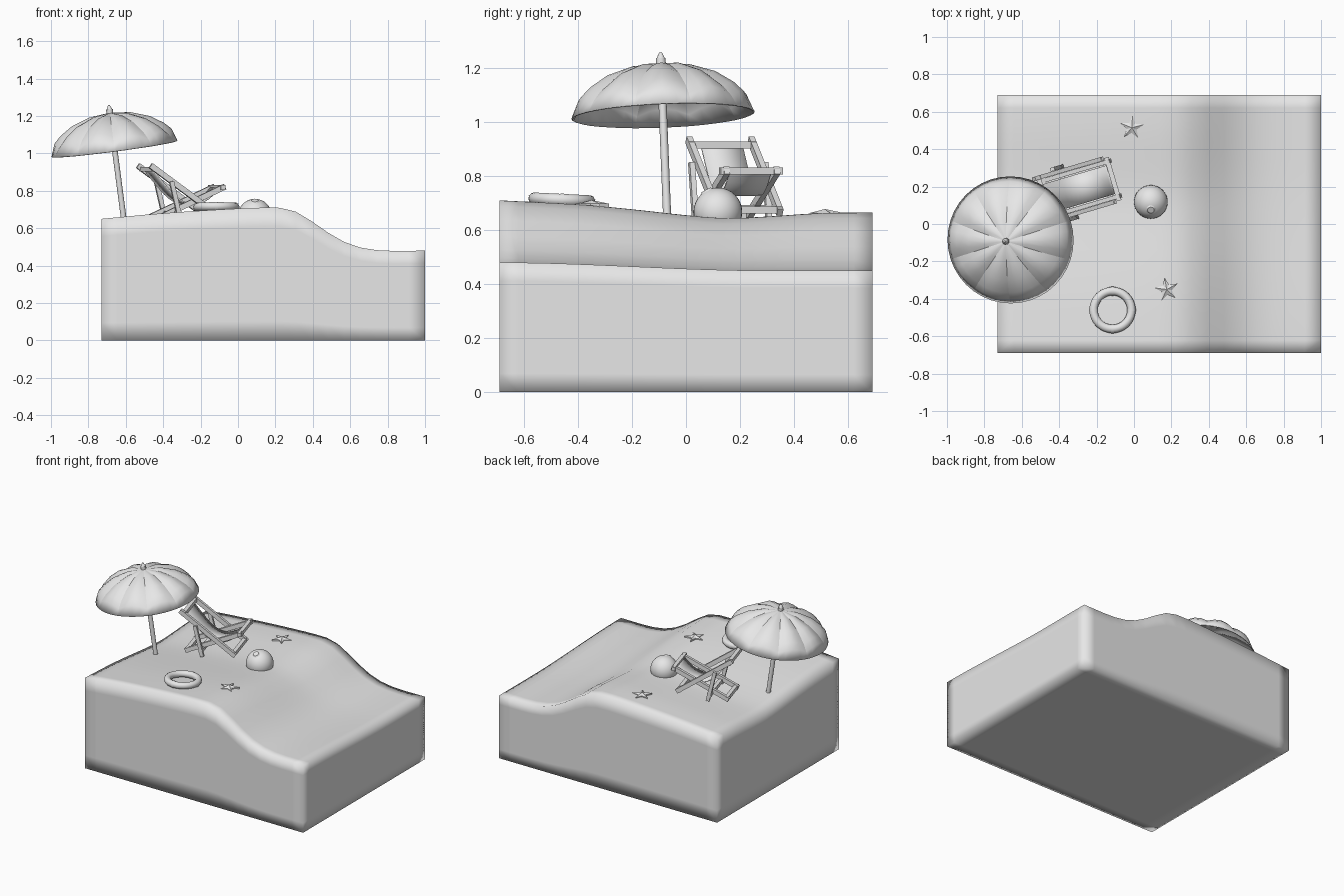
import bpy, bmesh, math
from mathutils import Vector, Matrix

if "Cube" in bpy.data.objects:
    bpy.data.objects.remove(bpy.data.objects["Cube"])

grey = bpy.data.materials.new("light_grey")
grey.use_nodes = True
grey.diffuse_color = (0.8, 0.8, 0.8, 1)
grey.node_tree.nodes["Principled BSDF"].inputs["Base Color"].default_value = (0.8, 0.8, 0.8, 1)


def finish(name, bm, smooth=True):
    bmesh.ops.recalc_face_normals(bm, faces=bm.faces)
    for f in bm.faces:
        f.smooth = smooth
    mesh = bpy.data.meshes.new(name)
    bm.to_mesh(mesh)
    bm.free()
    mesh.materials.append(grey)
    ob = bpy.data.objects.new(name, mesh)
    bpy.context.collection.objects.link(ob)
    return ob


def curve_at(keys, x):
    """Smooth curve through (x, value) keys."""
    x = min(max(x, keys[0][0]), keys[-1][0])
    n = len(keys)
    slope = [(keys[min(i + 1, n - 1)][1] - keys[max(i - 1, 0)][1]) /
             (keys[min(i + 1, n - 1)][0] - keys[max(i - 1, 0)][0]) for i in range(n)]
    for i in range(n - 1):
        (a, p), (b, q) = keys[i], keys[i + 1]
        if x <= b:
            t, h = (x - a) / (b - a), b - a
            return (p * (1 + 2 * t) * (1 - t) ** 2 + h * slope[i] * t * (1 - t) ** 2
                    + q * t * t * (3 - 2 * t) + h * slope[i + 1] * t * t * (t - 1))


def skin(rings, closed):
    """Quads between rows of points."""
    bm = bmesh.new()
    rows = [[bm.verts.new(p) for p in r] for r in rings]
    n = len(rows[0])
    for a, b in zip(rows, rows[1:]):
        for i in range(n if closed else n - 1):
            j = (i + 1) % n
            bm.faces.new((a[i], a[j], b[j], b[i]))
    return bm, rows


# Ground block: dune sloping down to a flat shore
DUNE = [(-.73, .65), (-.4, .68), (0, .705), (.2, .71), (.28, .7), (.36, .66),
        (.46, .59), (.56, .53), (.66, .495), (.78, .48), (1, .48)]
SAG = [(-.69, 0), (-.4, -.015), (-.2, -.033), (0, -.055), (.15, -.066),
       (.3, -.06), (.5, -.047), (.69, -.045)]


def ground(x, y):
    z = curve_at(DUNE, x)
    high = min(max((z - .48) / .2, 0), 1)
    t = min(y + .69, 1)
    return z + high * curve_at(SAG, y) - (1 - high) * .03 * t * t * (3 - 2 * t)


bm = bmesh.new()
bmesh.ops.create_cube(bm, size=1)
bmesh.ops.subdivide_edges(bm, edges=bm.edges[:], cuts=19, use_grid_fill=True)
for v in bm.verts:
    x, y = .135 + v.co.x * 1.73, v.co.y * 1.38
    level = .5 + math.asin(max(-1, min(1, 2 * v.co.z))) / math.pi
    v.co = (x, y, level * ground(x, y))
finish("ground_block", bm)

# Parasol, built upright around the rim centre and then tilted
axis = Vector((-.13, -.04, .99)).normalized()
tilt = Matrix.Translation((-.66, -.085, 1.025)) @ Vector((0, 0, 1)).rotation_difference(axis).to_matrix().to_4x4()
PANELS, SUB = 10, 4
rings = []
for r, h in [(.34, 0), (.315, .04), (.28, .078), (.21, .13), (.11, .173), (.012, .192)]:
    ring = []
    for i in range(PANELS * SUB):
        a = 2 * math.pi * (i + 2) / (PANELS * SUB)
        puff = math.sin(math.pi * (i % SUB) / SUB)
        ring.append((r * math.cos(a), r * math.sin(a), h + .09 * r * puff * (h > 0)))
    rings.append(ring)
bm, rows = skin(rings, True)
bm.faces.new(rows[-1])
for a, b in zip(rows, rows[1:]):
    for i in range(0, PANELS * SUB, SUB):
        bm.edges.get((a[i], b[i])).smooth = False
bm.transform(tilt)
canopy = finish("parasol_canopy", bm)
shell = canopy.modifiers.new("cloth", 'SOLIDIFY')
shell.thickness = .006


def rod(name, low, high, r1, r2, sides=12):
    bm = bmesh.new()
    bmesh.ops.create_cone(bm, cap_ends=True, segments=sides, radius1=r1, radius2=r2, depth=high - low)
    bm.transform(tilt @ Matrix.Translation((0, 0, (low + high) / 2)))
    for e in bm.edges:
        e.smooth = not any(len(f.verts) > 4 for f in e.link_faces)
    return finish(name, bm)


rod("parasol_pole", -.45, .19, .015, .015)
rod("parasol_collar", .185, .212, .018, .018)
rod("parasol_tip", .212, .235, .016, .005)

# Deck chair, in local (along, across, height) coordinates
turn = math.radians(16.5)
chair = Matrix.Translation((-.3, .185, 0)) @ Matrix.Rotation(turn, 4, 'Z')


def beam(name, a, b, wide, deep):
    a, b = Vector(a), Vector(b)
    d = (b - a).normalized()
    side = Vector((0, 1, 0)) if abs(d.y) < .9 else Vector((1, 0, 0))
    up = d.cross(side).normalized()
    frame = Matrix((up, d.cross(up), d)).transposed().to_4x4()
    bm = bmesh.new()
    bmesh.ops.create_cube(bm, size=1)
    bm.transform(chair @ Matrix.Translation((a + b) / 2) @ frame
                 @ Matrix.Diagonal((deep, wide, (b - a).length, 1)))
    return finish(name, bm, False)


for label, s in (("right", -1), ("left", 1)):
    beam(label + "_back_rail", (-.21, s * .12, .935), (.17, s * .12, .665), .022, .03)
    beam(label + "_seat_rail", (.21, s * .097, .822), (-.18, s * .097, .645), .022, .03)
    beam(label + "_support_leg", (-.1, s * .142, .85), (-.05, s * .142, .64), .02, .024)
for name, s, w, z in (("back_top_bar", -.185, .13, .915), ("back_foot_bar", .155, .13, .675),
                      ("seat_front_bar", .195, .12, .818), ("seat_foot_bar", -.165, .11, .652),
                      ("support_bar", -.06, .15, .68)):
    beam(name, (s, -w, z), (s, w, z), .026, .026)

# Sagging cloth seat
CLOTH = [(-.19, .925), (-.12, .84), (-.04, .76), (.04, .733), (.12, .76), (.195, .83)]
steps = [-.19 + .385 * i / 16 for i in range(17)]
bm, rows = skin([[(s, w, curve_at(CLOTH, s)) for w in (-.08, 0, .08)] for s in steps], False)
bm.transform(chair)
finish("cloth_seat", bm).modifiers.new("cloth", 'SOLIDIFY').thickness = .008

# Beach ball with a cap
ball = Matrix.Translation((.09, .118, .667))
bm = bmesh.new()
bmesh.ops.create_uvsphere(bm, u_segments=32, v_segments=16, radius=.09)
bm.transform(ball)
finish("beach_ball", bm)
bm = bmesh.new()
bmesh.ops.create_cone(bm, cap_ends=True, segments=20, radius1=.026, radius2=.018, depth=.008)
bm.transform(ball @ Matrix.Rotation(math.radians(28), 4, 'X') @ Matrix.Translation((0, 0, .089)))
finish("ball_cap", bm, False)


# Swim ring with four bands
def tube(name, start, sweep, minor, count):
    rings = []
    for i in range(count + 1):
        a = start + sweep * i / count
        ring = []
        for j in range(14):
            b = 2 * math.pi * j / 14
            r = .101 + minor * math.cos(b)
            ring.append((r * math.cos(a), r * math.sin(a), minor * math.sin(b)))
        rings.append(ring)
    bm, rows = skin(rings, True)
    bmesh.ops.remove_doubles(bm, verts=bm.verts, dist=.0001)
    bm.transform(Matrix.Translation((-.115, -.46, .712)) @ Matrix.Rotation(-.05, 4, 'X'))
    return finish(name, bm)


tube("swim_ring", 0, 2 * math.pi, .0225, 40)
for k in range(4):
    tube("ring_band_%d" % (k + 1), k * math.pi / 2 - .06, .12, .0245, 2)

# Starfish
for k, (x, y, spin) in enumerate(((-.012, .515, .25), (.175, -.35, .5))):
    bm = bmesh.new()
    z = ground(x, y)
    rim = []
    for i in range(10):
        a = spin + math.pi * i / 5
        r = .028 if i % 2 else .066
        rim.append((x + r * math.cos(a), y + r * math.sin(a)))
    low = [bm.verts.new((px, py, z - .012)) for px, py in rim]
    high = [bm.verts.new((px, py, z + .006)) for px, py in rim]
    top = bm.verts.new((x, y, z + .02))
    bm.faces.new(low)
    for i in range(10):
        j = (i + 1) % 10
        bm.faces.new((low[i], low[j], high[j], high[i]))
        bm.faces.new((high[i], high[j], top))
    finish("starfish_%d" % (k + 1), bm, False)
